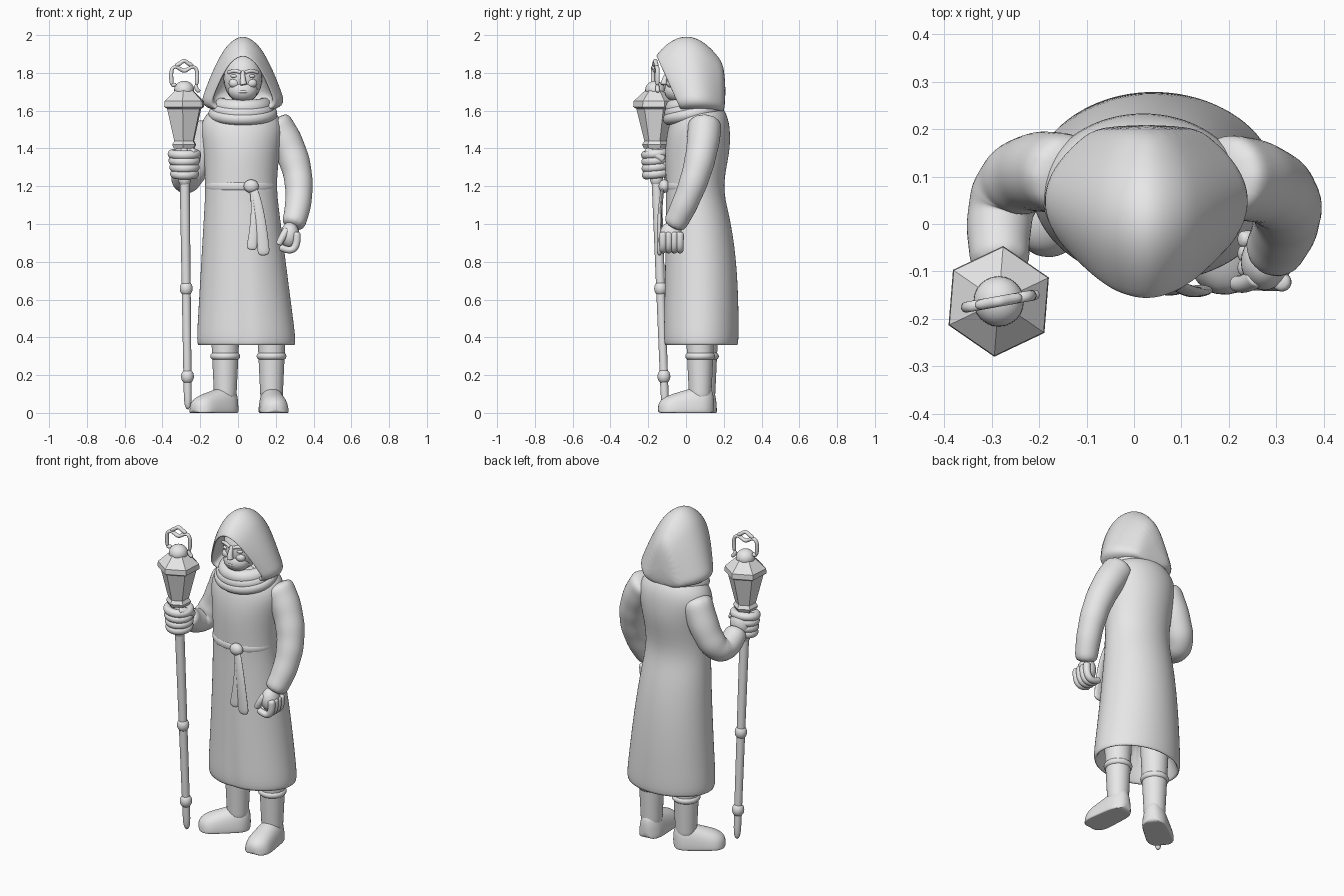
import bpy, bmesh
from math import sin, cos, pi, tau
from mathutils import Vector

cube = bpy.data.objects.get("Cube")
if cube:
    bpy.data.objects.remove(cube, do_unlink=True)

material = bpy.data.materials.new("plain_grey")
material.use_nodes = True
grey = (0.8, 0.8, 0.8, 1)
material.diffuse_color = grey
material.node_tree.nodes["Principled BSDF"].inputs["Base Color"].default_value = grey


def finish(name, bm, smooth=True):
    """Turn a bmesh into a named, coloured object."""
    bmesh.ops.recalc_face_normals(bm, faces=bm.faces)
    for face in bm.faces:
        face.smooth = smooth
    mesh = bpy.data.meshes.new(name)
    bm.to_mesh(mesh)
    bm.free()
    mesh.materials.append(material)
    obj = bpy.data.objects.new(name, mesh)
    bpy.context.collection.objects.link(obj)
    return obj


def loft(name, rings, closed=False, smooth=True):
    """Skin equal rings of points; smooth lofts are subdivided."""
    bm = bmesh.new()
    rows = [[bm.verts.new(point) for point in ring] for ring in rings]
    pairs = list(zip(rows, rows[1:]))
    if closed:
        pairs.append((rows[-1], rows[0]))
    else:
        bm.faces.new(rows[0])
        bm.faces.new(rows[-1])
    for low, high in pairs:
        for i in range(len(low)):
            bm.faces.new((low[i - 1], low[i], high[i], high[i - 1]))
    obj = finish(name, bm, smooth)
    if smooth:
        modifier = obj.modifiers.new("Smooth", 'SUBSURF')
        modifier.levels = modifier.render_levels = 2
    return obj


def tube(name, path, radii, closed=False, flat=1, side=(1, 0, 0)):
    """Sweep a circle, or a flattened one, along a path."""
    rings = []
    across = Vector(side)
    sides = 10
    for k, point in enumerate(path):
        before = path[k - 1] if closed or k else point
        after = path[(k + 1) % len(path)] if closed or point is not path[-1] else point
        along = (after - before).normalized()
        across = (across - along * across.dot(along)).normalized()
        other = along.cross(across) * flat
        angles = [tau * i / sides for i in range(sides)]
        rings.append([point + (across * cos(a) + other * sin(a)) * radii[k] for a in angles])
    return loft(name, rings, closed)


def bend(name, start, middle, end, thick, thin, folds=0, flat=1, side=(1, 0, 0)):
    """Tapering tube that curves from start through middle to end."""
    start, middle, end = Vector(start), Vector(middle), Vector(end)
    control = middle * 2 - (start + end) / 2
    steps = 10
    path, radii = [], []
    for k in range(steps + 1):
        t = k / steps
        path.append(start.lerp(control, t).lerp(control.lerp(end, t), t))
        radii.append((thick + (thin - thick) * t) * (1 + folds * cos(k * pi)))
    return tube(name, path, radii, flat=flat, side=side)


def loop(name, center, width, depth, tilt, radius, flat=1):
    """Closed cord around a centre; tilt lowers its front."""
    path = [center + Vector((width * sin(a), -depth * cos(a), -tilt * cos(a)))
            for a in [tau * k / 16 for k in range(16)]]
    return tube(name, path, [radius] * len(path), True, flat, (0, 0, 1))


def blob(name, center, size):
    """Rounded lump."""
    bm = bmesh.new()
    bmesh.ops.create_uvsphere(bm, u_segments=24, v_segments=16, radius=1)
    bmesh.ops.scale(bm, vec=Vector(size), verts=bm.verts)
    bmesh.ops.translate(bm, vec=Vector(center), verts=bm.verts)
    return finish(name, bm)


def oval(z, middle, half_width, front, back):
    """Horizontal oval that starts at the front."""
    count = 32
    y, depth = (front + back) / 2, (back - front) / 2
    return [Vector((middle + half_width * sin(a), y - depth * cos(a), z))
            for a in [tau * i / count for i in range(count)]]


# Long coat: hollow hem, flared skirt, then chest, shoulders and neck
hem, waist = 0.35, 1.2
coat = [oval(0.6, 0.04, 0.17, -0.03, 0.2), oval(hem, 0.045, 0.24, -0.1, 0.26)]
skirt_steps = 6
for k in range(skirt_steps + 1):
    t = k / skirt_steps
    ring = oval(hem + (waist - hem) * t, 0.045 - 0.03 * t, 0.267 - 0.08 * t,
                -0.125 + 0.02 * t, 0.28 - 0.09 * t ** 3)
    ring[0].y += 0.012 * (1 - t)
    coat.append(ring)
coat += [oval(1.38, 0.02, 0.2, -0.115, 0.235), oval(1.5, 0.02, 0.225, -0.1, 0.235),
         oval(1.58, 0.02, 0.2, -0.07, 0.22), oval(1.65, 0.02, 0.1, -0.03, 0.17)]
loft("coat", coat)

# Pointed hood: pocket behind the face, lip, rim, then over the crown to the back
center_x, hood_bottom, hood_middle = 0.026, 1.59, 1.75


def hood_section(t, size=1):
    """Pointed arch; t runs from the slanted rim to the back."""
    width = (0.19 + 0.27 * t - 0.35 * t * t) * size
    top = 1.9 + 0.5 * t - 0.56 * t * t
    y_top, y_low = 0.38 * t - 0.17, 0.24 * t - 0.03
    levels = 8
    half = []
    for k in range(levels + 1):
        v = k / levels
        z = hood_bottom + (top - hood_bottom) * v
        half.append((width * (1 - v) ** 0.55 * min(1, 0.7 + 3 * v), y_low + (y_top - y_low) * v,
                     hood_middle + (z - hood_middle) * size))
    points = half + [(-x, y, z) for x, y, z in half[-2::-1]]
    return [Vector((center_x + x, y, z)) for x, y, z in points]


hood_steps = 8
loft("hood", [hood_section(0.4, 0.4), hood_section(0.3, 0.75), hood_section(0.04, 0.85)]
     + [hood_section(k / hood_steps) for k in range(hood_steps + 1)])

# Head and face
blob("head", (center_x, 0, 1.77), (0.102, 0.105, 0.13))
blob("jaw", (center_x, -0.045, 1.705), (0.078, 0.07, 0.06))
bend("nose", (center_x, -0.09, 1.81), (center_x, -0.11, 1.77), (0.03, -0.117, 1.735), 0.01, 0.02)
bend("mouth", (-0.005, -0.1, 1.7), (center_x, -0.112, 1.7), (0.055, -0.1, 1.7),
     0.007, 0.007, side=(0, 0, 1))
for sign, label in ((-1, "right"), (1, "left")):
    x = center_x + sign * 0.045
    blob(label + "_eye", (x, -0.085, 1.783), (0.02, 0.015, 0.01))
    blob(label + "_cheek", (x, -0.078, 1.745), (0.03, 0.025, 0.025))
    bend(label + "_brow", (center_x + sign * 0.01, -0.1, 1.8), (x, -0.09, 1.81),
         (x + sign * 0.035, -0.07, 1.8), 0.01, 0.01, side=(0, 0, 1))

# Draped scarf, each loop wider and lower than the one above
for i, label in enumerate(("inner", "middle", "outer")):
    loop("scarf_" + label, Vector((center_x, 0.04, 1.625 - 0.02 * i)),
         0.115 + 0.02 * i, 0.11 + 0.012 * i, 0.01 + 0.01 * i, 0.046 - 0.006 * i)

# Sash, knot and hanging ends
loop("sash", Vector((0.016, 0.044, waist)), 0.184, 0.148, 0, 0.024, 0.5)
blob("sash_knot", (0.07, -0.115, waist), (0.04, 0.03, 0.035))
bend("sash_end_short", (0.075, -0.12, waist), (0.09, -0.135, 1.05), (0.07, -0.14, 0.86),
     0.018, 0.03, flat=0.4)
bend("sash_end_long", (0.08, -0.12, waist), (0.115, -0.14, 1.05), (0.137, -0.14, 0.83),
     0.018, 0.035, flat=0.4)

# Sleeves with soft folds
bend("left_sleeve", (0.18, 0.1, 1.55), (0.315, 0.055, 1.27), (0.287, -0.07, 0.98),
     0.098, 0.066, folds=0.03)
bend("right_sleeve", (-0.13, 0.1, 1.54), (-0.26, 0.08, 1.25), (-0.28, -0.1, 1.3),
     0.095, 0.066, folds=0.03)

# Left hand, loosely closed
blob("left_palm", (0.275, -0.08, 0.94), (0.05, 0.06, 0.07))
for i in range(4):
    y = 0.03 * i - 0.122
    bend(f"left_finger_{i}", (0.31, y, 0.96), (0.295, y, 0.87), (0.22, y, 0.88),
         0.022, 0.019, side=(0, 1, 0))
bend("left_thumb", (0.26, -0.11, 0.97), (0.235, -0.125, 0.93), (0.215, -0.125, 0.89),
     0.023, 0.018, side=(0, 1, 0))

# Staff with swollen joints
staff_foot, staff_top = Vector((-0.265, -0.11, 0.01)), Vector((-0.285, -0.163, 1.42))
bend("staff", staff_foot, staff_foot.lerp(staff_top, 0.5), staff_top, 0.022, 0.029)
for label, t in (("lower", 0.13), ("middle", 0.46), ("upper", 0.87)):
    blob(label + "_joint", staff_foot.lerp(staff_top, t), (0.034, 0.034, 0.04))

# Right hand, gripping the staff
blob("right_palm", (-0.28, -0.12, 1.32), (0.06, 0.05, 0.07))
for i in range(4):
    loop(f"right_finger_{i}", staff_foot.lerp(staff_top, 0.89 + 0.025 * i),
         0.055 + 0.004 * i, 0.055, 0.006, 0.025)
bend("right_thumb", (-0.225, -0.12, 1.34), (-0.22, -0.165, 1.37), (-0.25, -0.21, 1.385),
     0.024, 0.02, side=(0, 0, 1))

# Boots: a flat-soled foot pointing along its own direction, a leg and a cuff
for label, heel, toe in (("left", Vector((0.17, 0.15, 0)), Vector((0.2, -0.15, 0))),
                         ("right", Vector((-0.01, 0.14, 0)), Vector((-0.24, -0.04, 0)))):
    forward = (toe - heel).normalized()
    sideways = Vector((-forward.y, forward.x, 0))
    foot_steps, foot_sides = 8, 12
    sections = []
    for k in range(foot_steps + 1):
        t = k / foot_steps
        rounding = (2 * t - 1) ** 6
        width = (0.07 + 0.015 * t) * (1 - 0.6 * rounding)
        height = (0.17 - 0.09 * t) * (1 - 0.3 * rounding)
        sections.append([heel.lerp(toe, t) + sideways * width * cos(a)
                         + Vector((0, 0, height * max(0, sin(a)) ** 0.7))
                         for a in [tau * i / foot_sides for i in range(foot_sides)]])
    loft(label + "_foot", sections)
    ankle = heel.lerp(toe, 0.25)
    up = Vector((0, 0, 0.3))
    bend(label + "_leg", ankle + up * 0.2, ankle + up, ankle + up * 1.8, 0.062, 0.086)
    loop(label + "_cuff", ankle + up, 0.062, 0.062, 0, 0.02)

# Six-sided lantern head with a round cap
lantern_x, lantern_y = staff_top.x, staff_top.y
hexagon = [tau * k / 6 + 0.08 for k in range(6)]
loft("lantern", [[Vector((lantern_x + radius * sin(a), lantern_y + radius * cos(a), z))
                  for a in hexagon]
                 for z, radius in ((1.4, 0.06), (1.42, 0.07), (1.44, 0.058), (1.61, 0.1),
                                   (1.62, 0.117), (1.65, 0.115), (1.71, 0.05))], smooth=False)
blob("lantern_cap", (lantern_x, lantern_y, 1.71), (0.053, 0.053, 0.048))


# Carrying loop: two posts, a dipped crossbar and a peak, with uneven ends
def handle_point(x, z):
    return Vector((lantern_x + x, lantern_y + 0.18 * x, z))


def handle_bar(name, *points):
    path = [handle_point(*p) for p in points]
    tube(name, path, [0.012] * len(path), side=(0, 1, 0))


half_bar = [(0.065, 1.73), (0.07, 1.78), (0.067, 1.83), (0.035, 1.835)]
handle_bar("handle_loop", *[(-x, z) for x, z in half_bar], (0, 1.8), *half_bar[::-1])
handle_bar("handle_peak", (-0.05, 1.835), (-0.02, 1.85), (0, 1.87), (0.02, 1.85), (0.05, 1.835))
handle_bar("handle_hook", (-0.07, 1.738), (-0.055, 1.735), (-0.04, 1.738))
handle_bar("handle_spur", (0.06, 1.74), (0.065, 1.71), (0.085, 1.7))
